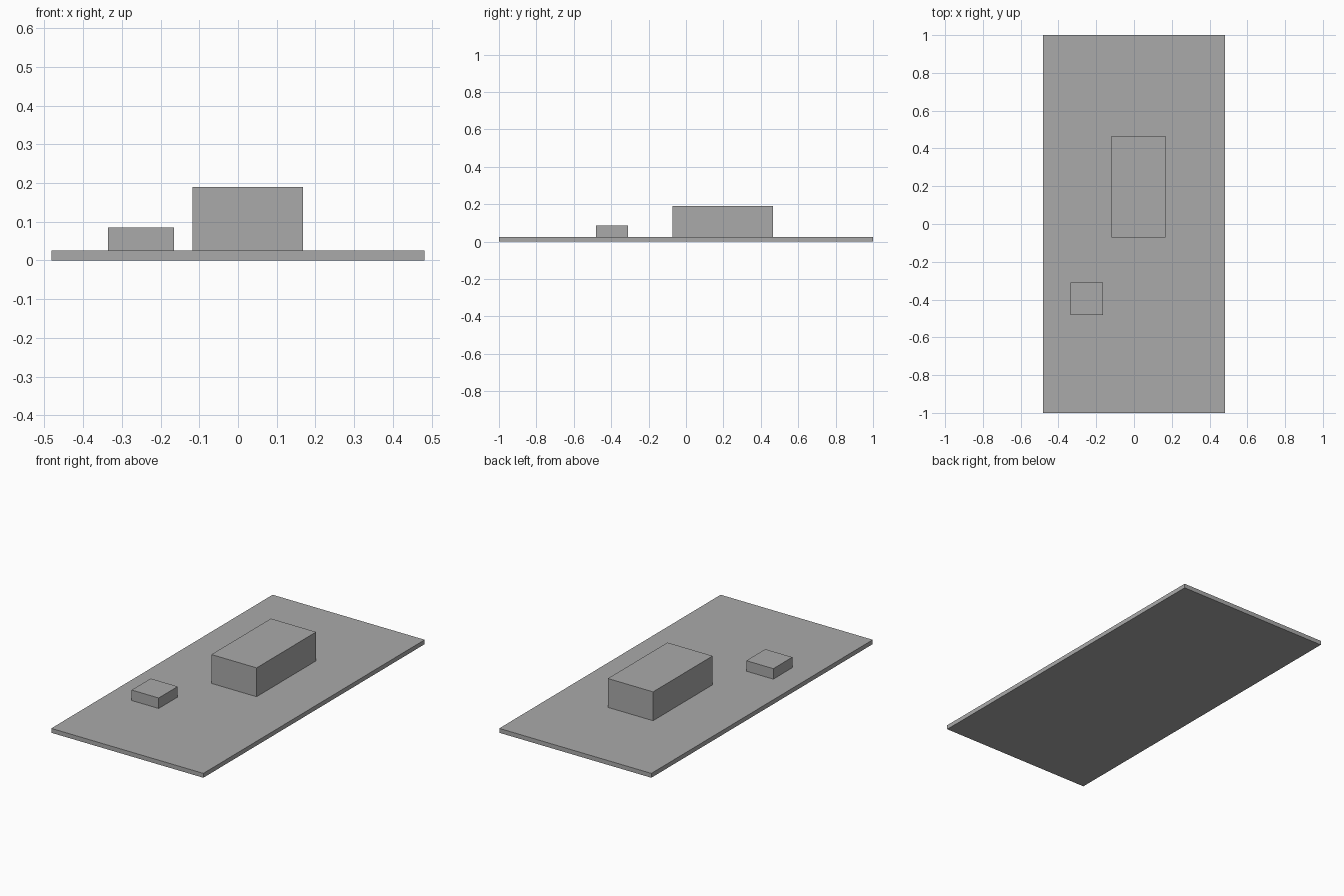
import bpy
from mathutils import Vector

cube = bpy.data.objects.get("Cube")
if cube:
    bpy.data.objects.remove(cube, do_unlink=True)

# Single plain grey
grey = bpy.data.materials.new("plain_grey")
grey.use_nodes = True
colour = (0.4, 0.4, 0.4, 1)
grey.diffuse_color = colour
grey.node_tree.nodes["Principled BSDF"].inputs["Base Color"].default_value = colour


def box(name, low, high):
    """Add a sharp-edged box spanning two opposite corners."""
    low, high = Vector(low), Vector(high)
    bpy.ops.mesh.primitive_cube_add(size=1, location=(low + high) / 2)
    obj = bpy.context.object
    obj.name = name
    obj.scale = high - low
    bpy.ops.object.transform_apply(location=False, rotation=False, scale=True)
    obj.data.materials.append(grey)
    return obj


# Thin slab with two blocks resting on it
TOP = 0.025
box("base_plate", (-0.481, -1, 0), (0.481, 1, TOP))
box("large_block", (-0.118, -0.072, TOP), (0.168, 0.466, 0.19))
box("small_block", (-0.336, -0.481, TOP), (-0.165, -0.309, 0.085))
